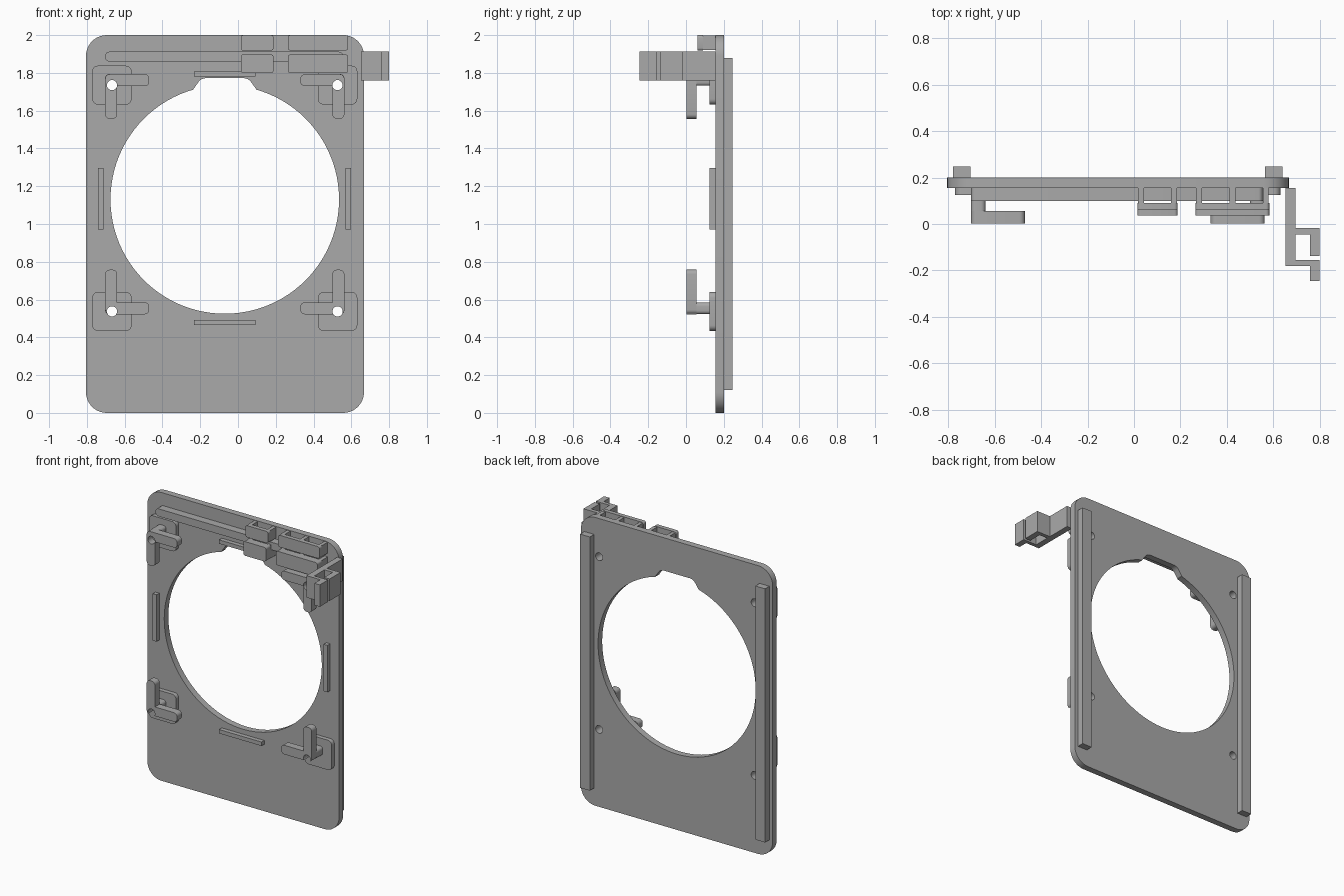
import bpy, bmesh, math
from mathutils import Vector

if "Cube" in bpy.data.objects:
    bpy.data.objects.remove(bpy.data.objects["Cube"])

grey = bpy.data.materials.new("mid grey")
grey.diffuse_color = (0.40, 0.40, 0.40, 1)
grey.use_nodes = True
grey.node_tree.nodes["Principled BSDF"].inputs["Base Color"].default_value = grey.diffuse_color


def rounded(corners, r=0.0, seg=6):
    """Polygon with each corner (x, z[, radius]) replaced by an arc."""
    out = []
    n = len(corners)
    for i, c in enumerate(corners):
        p = Vector(c[:2])
        rad = c[2] if len(c) > 2 else r
        if rad <= 0:
            out.append(p)
            continue
        a = (Vector(corners[i - 1][:2]) - p).normalized()
        b = (Vector(corners[(i + 1) % n][:2]) - p).normalized()
        half = a.angle(b) / 2
        centre = p + (a + b).normalized() * (rad / math.sin(half))
        s = p + a * (rad / math.tan(half)) - centre
        sweep = s.angle_signed(p + b * (rad / math.tan(half)) - centre)
        for k in range(seg + 1):
            t = -sweep * k / seg
            out.append(centre + Vector((s.x * math.cos(t) - s.y * math.sin(t),
                                        s.x * math.sin(t) + s.y * math.cos(t))))
    return out


def rect(x0, x1, z0, z1):
    return [(x0, z0), (x1, z0), (x1, z1), (x0, z1)]


def circle(x, z, r, n):
    return [(x + r * math.cos(math.tau * i / n), z + r * math.sin(math.tau * i / n))
            for i in range(n)]


def prism(name, outline, lo, hi, axis="y"):
    """Extrude an xz outline along y, or an xy outline along z."""
    bm = bmesh.new()
    place = (lambda p, t: (p[0], t, p[1])) if axis == "y" else (lambda p, t: (p[0], p[1], t))
    a = [bm.verts.new(place(p, lo)) for p in outline]
    b = [bm.verts.new(place(p, hi)) for p in outline]
    bm.faces.new(a)
    bm.faces.new(b[::-1])
    for i in range(len(a)):
        j = (i + 1) % len(a)
        bm.faces.new((a[j], a[i], b[i], b[j]))
    bmesh.ops.recalc_face_normals(bm, faces=bm.faces)
    mesh = bpy.data.meshes.new(name)
    bm.to_mesh(mesh)
    bm.free()
    mesh.materials.append(grey)
    ob = bpy.data.objects.new(name, mesh)
    bpy.context.collection.objects.link(ob)
    return ob


def select(ob):
    bpy.ops.object.select_all(action="DESELECT")
    ob.select_set(True)
    bpy.context.view_layer.objects.active = ob


def cut(ob, cutters):
    select(ob)
    for c in cutters:
        m = ob.modifiers.new("cut", "BOOLEAN")
        m.operation, m.solver, m.object = "DIFFERENCE", "EXACT", c
        bpy.ops.object.modifier_apply(modifier=m.name)


CX = -0.07  # centre line of the plate

# Screw holes, lens opening and the notch above it (cutters)
hole_at = [(x, z) for x in (-0.667, 0.527) for z in (0.537, 1.735)]
holes = [prism("hole_cutter", circle(x, z, 0.027, 24), -0.1, 0.4) for x, z in hole_at]
opening = prism("opening_cutter", circle(CX, 1.13, 0.605, 96), 0.1, 0.3)
notch = prism("notch_cutter", rounded([(CX - 0.165, 1.6), (CX + 0.165, 1.6),
              (CX + 0.165, 1.715), (CX + 0.125, 1.772, 0.05),
              (CX - 0.125, 1.772, 0.05), (CX - 0.165, 1.715)]), 0.08, 0.32)

# Main plate
plate = prism("plate", rounded(rect(-0.805, 0.667, 0, 2), 0.11, 10), 0.155, 0.2)
cut(plate, [opening, notch] + holes)

# Rails on the back
for x in (-0.78, 0.565):
    prism("back_rail", rect(x, x + 0.075, 0.12, 1.88), 0.2, 0.247)

# Corner mounts: pad, short post and L-shaped arm
for i, (hx, hz) in enumerate(hole_at):
    sx = 1 if hx < 0 else -1
    top = hz > 1
    sz = -1 if top else 1
    px = CX - sx * 0.5975
    pad = prism("mount_pad", rounded(rect(px - 0.104, px + 0.104, hz - 0.103, hz + 0.103), 0.03),
                0.125, 0.155)
    ox, oz = CX - sx * 0.633, (1.793 if top else 0.522)
    L = [(0, 0), (0.233, 0), (0.233, 0.063), (0.063, 0.063, 0), (0.063, 0.236), (0, 0.236)]
    arm = prism("mount_arm", rounded([(ox + sx * c[0], oz + sz * c[1], *c[2:]) for c in L], 0.024),
                0.003, 0.055)
    q = [(0, 0), (0.063, 0), (0.063, 0.063), (0, 0.063)]
    post = prism("mount_post", rounded([(ox + sx * a, oz + sz * b) for a, b in q], 0.02),
                 0.055, 0.125)
    for part in (pad, arm, post):
        cut(part, [holes[i]])

# Thin locating ribs around the opening
for x in (-0.742, 0.57):
    prism("side_rib", rect(x, x + 0.029, 0.972, 1.297), 0.125, 0.155)
for z in (0.464, 1.78):
    prism("level_rib", rect(CX - 0.163, CX + 0.163, z, z + 0.027), 0.125, 0.155)

# Long horizontal strip
prism("long_strip", rounded(rect(-0.702, 0.555, 1.86, 1.912), 0.02), 0.1, 0.155)

# Cable clips: front wall with side webs, above and below the strip
for z0, z1, front in ((1.918, 2.0, 0.06), (1.8, 1.898, 0.037)):
    for x0, x1, webs in ((0.015, 0.188, 2), (0.265, 0.583, 3)):
        prism("clip_front", rounded(rect(x0, x1, z0, z1), 0.014, 4), front, 0.09)
        for k in range(webs):
            x = x0 + 0.003 + (x1 - x0 - 0.031) * k / (webs - 1)
            prism("clip_web", rect(x, x + 0.025, z0 + 0.003, z1 - 0.003), 0.09, 0.155)

# Side hook: stem with two hooked prongs
hook = [(0.652, 0.155), (0.652, -0.18), (0.758, -0.18), (0.758, -0.245), (0.8, -0.245),
        (0.8, -0.155), (0.695, -0.155), (0.695, -0.045), (0.758, -0.045), (0.758, -0.138),
        (0.8, -0.138), (0.8, -0.018), (0.695, -0.018), (0.695, 0.155)]
prism("side_hook", hook, 1.76, 1.912, "z")

# Remove the cutters and smooth the round edges
for c in holes + [opening, notch]:
    bpy.data.objects.remove(c)
for ob in list(bpy.context.scene.objects):
    select(ob)
    bpy.ops.object.shade_smooth_by_angle(angle=math.radians(30))
